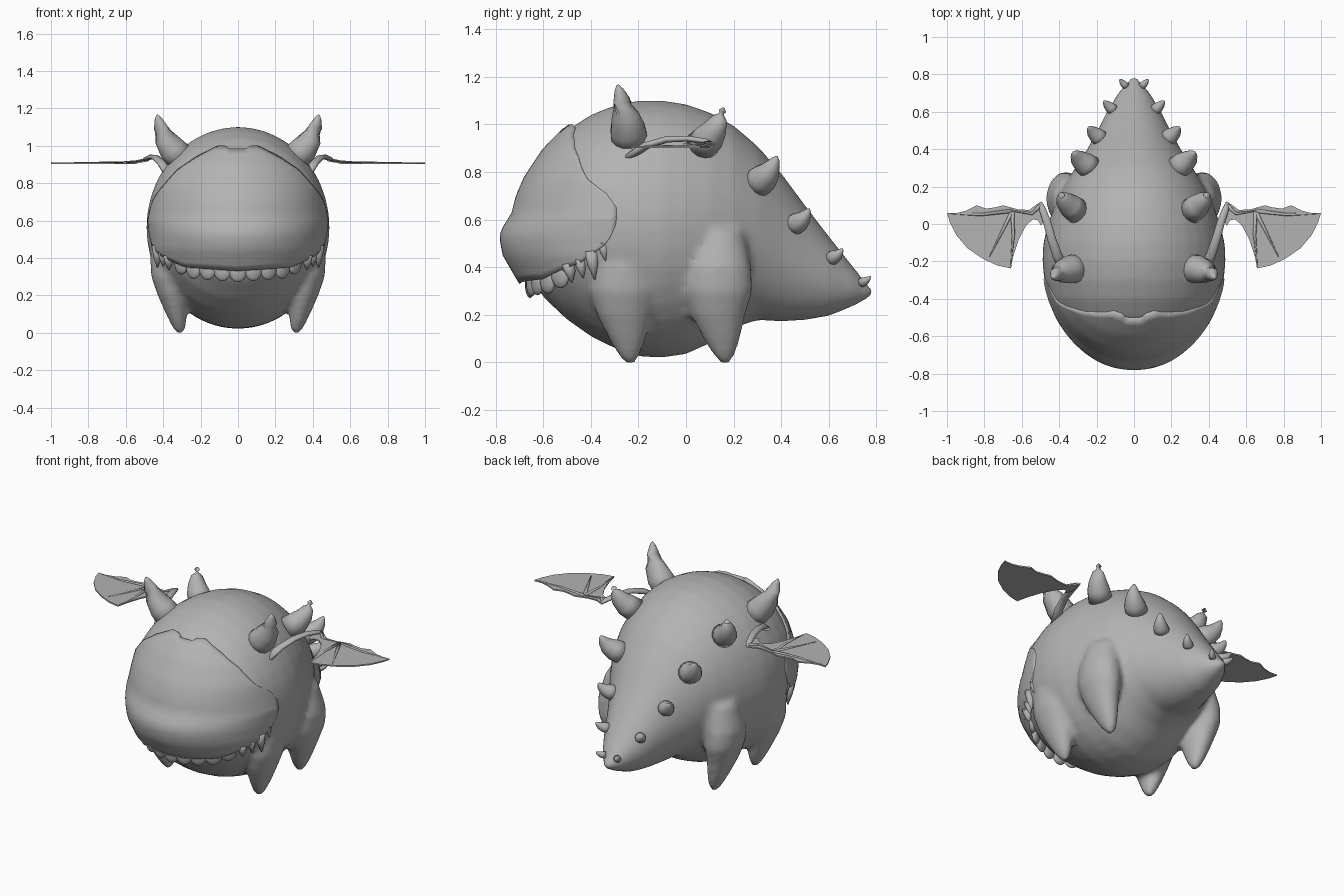
import bpy, bmesh, math
from mathutils import Vector

if "Cube" in bpy.data.objects:
    bpy.data.objects.remove(bpy.data.objects["Cube"])

grey = bpy.data.materials.new("mid_grey")
grey.diffuse_color = (0.45, 0.45, 0.45, 1)
grey.use_nodes = True
grey.node_tree.nodes["Principled BSDF"].inputs["Base Color"].default_value = grey.diffuse_color


def interp(table, t):
    # Piecewise smooth lookup in a table of (key, value) pairs
    for (a, u), (b, v) in zip(table, table[1:]):
        if t <= b:
            return u + (v - u) * max(0, (t - a) / (b - a))
    return table[-1][1]


def finish(bm, name, smooth=True, recalc=True):
    if recalc:
        bmesh.ops.recalc_face_normals(bm, faces=bm.faces)
    for f in bm.faces:
        f.smooth = smooth
    me = bpy.data.meshes.new(name)
    bm.to_mesh(me)
    bm.free()
    ob = bpy.data.objects.new(name, me)
    bpy.context.collection.objects.link(ob)
    me.materials.append(grey)
    return ob


def loft(bm, rings):
    # Skin a list of rings and close both ends
    rows = [[bm.verts.new(p) for p in r] for r in rings]
    n = len(rows[0])
    for a, b in zip(rows, rows[1:]):
        for i in range(n):
            bm.faces.new((a[i], a[(i + 1) % n], b[(i + 1) % n], b[i]))
    bm.faces.new(rows[0])
    bm.faces.new(rows[-1])


def tube(bm, path, radii, n=12, flat=1.0):
    # Tapered round tube along a path
    pts = [Vector(p) for p in path]
    rings = []
    for i, p in enumerate(pts):
        d = (pts[min(i + 1, len(pts) - 1)] - pts[max(i - 1, 0)]).normalized()
        ref = Vector((0, 0, 1)) if abs(d.z) < 0.9 else Vector((0, 1, 0))
        s = d.cross(ref).normalized()
        t = s.cross(d)
        rings.append([p + radii[i] * (math.cos(k * math.tau / n) * s + flat * math.sin(k * math.tau / n) * t)
                      for k in range(n)])
    loft(bm, rings)


def flip(p, s):
    return (p[0] * s, p[1], p[2])


# Body: rings along y as (y, bottom, top, half width)
stations = [(-.67, .42, .62, .08), (-.64, .34, .74, .2), (-.6, .275, .83, .29), (-.5, .18, .975, .405),
            (-.4, .11, 1.04, .455), (-.3, .06, 1.08, .48), (-.2, .025, 1.1, .49), (-.1, .02, 1.1, .485),
            (0, .035, 1.085, .46), (.1, .08, 1.05, .425), (.2, .145, .995, .375), (.3, .178, .91, .315),
            (.4, .172, .795, .25), (.5, .178, .66, .195), (.6, .195, .53, .145), (.7, .235, .405, .085),
            (.76, .265, .33, .035), (.79, .285, .305, .01)]
bm = bmesh.new()
N = 40
loft(bm, [[(w * math.cos(k * math.tau / N), y, (a + b) / 2 + (b - a) / 2 * math.sin(k * math.tau / N))
           for k in range(N)] for y, a, b, w in stations])

# Legs: stubby pointed cones blended into the body; (z, x, y shift, rx, ry)
leg = [(.55, .33, 0, .1, .11), (.4, .365, 0, .105, .14), (.3, .365, 0, .1, .145), (.2, .35, 0, .08, .115),
       (.1, .33, 0, .056, .078), (.03, .315, 0, .037, .046), (-.005, .31, 0, .015, .018)]
for s in (1, -1):
    for base_y, tip_y in ((-.26, -.235), (.135, .165)):
        loft(bm, [[(s * (x + rx * math.cos(k * math.tau / 20)),
                    tip_y + (base_y - tip_y) * min(1, z / .2) + ry * math.sin(k * math.tau / 20), z)
                   for k in range(20)] for z, x, _, rx, ry in leg])
body = finish(bm, "body_with_legs")
m = body.modifiers.new("blend", 'REMESH')
m.mode = 'VOXEL'
m.voxel_size = .018
m.use_smooth_shade = True
m = body.modifiers.new("soften", 'SMOOTH')
m.factor = .5
m.iterations = 6

# Face shell: bulging snout plate with an overhanging lip
depth = [(.33, .45), (.38, .48), (.45, .52), (.53, .535), (.58, .515), (.62, .485), (.7, .465),
         (.78, .43), (.9, .35), (1.01, .24)]
width = [(.33, .44), (.45, .475), (.6, .487), (.77, .455), (.87, .405), (.95, .33), (1.01, .26)]
upper = [(0, .985), (10, .985), (13, 1.0), (25, 1.0), (42, .94), (53, .88), (66, .77), (78, .71), (84, .65)]
lower = [(0, .33), (40, .35), (66, .42), (80, .5), (84, .58)]


def face_point(deg, z, k=1.0):
    a = math.radians(deg)
    return Vector((k * interp(width, z) * math.sin(a),
                   -.25 - k * interp(depth, z) * math.cos(a) ** 1.08, z))


bm = bmesh.new()
COLS, ROWS = 56, 22
grid = []
for i in range(COLS + 1):
    deg = -84 + 168 * i / COLS
    lo, hi = interp(lower, abs(deg)), interp(upper, abs(deg))
    grid.append([bm.verts.new(face_point(deg, lo + (hi - lo) * j / ROWS)) for j in range(ROWS + 1)])
for i in range(COLS):
    for j in range(ROWS):
        bm.faces.new((grid[i][j], grid[i + 1][j], grid[i + 1][j + 1], grid[i][j + 1]))
face = finish(bm, "face_shell", recalc=False)
m = face.modifiers.new("thickness", 'SOLIDIFY')
m.thickness = .04
m.offset = -1

# Teeth: rounded in the middle, pointed toward the cheeks
bm = bmesh.new()
for deg in range(-48, 49, 12):
    p = face_point(deg, interp(lower, abs(deg)), .9)
    r = bmesh.ops.create_uvsphere(bm, u_segments=12, v_segments=8, radius=1)
    for v in r["verts"]:
        c, sn = math.cos(math.radians(deg)), math.sin(math.radians(deg))
        x, y, z = v.co.x * .05, v.co.y * .022, v.co.z * .06
        v.co = Vector((p.x + x * c - y * sn, p.y + x * sn + y * c, p.z + z))
for s in (1, -1):
    for deg, length, r in ((57, .06, .03), (64, .06, .026), (71, .1, .03), (77, .06, .022)):
        p = face_point(deg * s, interp(lower, deg), .96) + Vector((0, 0, .02))
        tip = p + Vector((0, .015, -length - .02))
        tube(bm, [p, p.lerp(tip, .5), tip], [r, r * .75, .003], 10)
finish(bm, "teeth")

# Horns and back spikes: base, tip, base radius
spikes = [((.29, -.235, .92), (.432, -.287, 1.165), .08), ((.30, .065, .91), (.39, .158, 1.07), .07),
          ((.225, .295, .75), (.32, .382, .866), .066), ((.17, .45, .575), (.24, .518, .646), .046),
          ((.105, .605, .435), (.16, .658, .478), .031), ((.04, .735, .335), (.075, .775, .362), .02)]
for idx, (b, t, r) in enumerate(spikes):
    bm = bmesh.new()
    for s in (1, -1):
        p, q = Vector(flip(b, s)), Vector(flip(t, s))
        bow = Vector((s * .14 * r * 2, .1 * r, -r * .2))
        steps = (0, .3, .55, .78, .93, 1)
        path = [p.lerp(q, f) + bow * math.sin(f * math.pi) for f in steps]
        tube(bm, path, [r * f for f in (1, .93, .72, .45, .24, .06)], 14)
    finish(bm, "horns" if idx == 0 else "back_spikes_%d" % idx)

# Wings: thin scalloped membrane, a bent arm and raised finger bones
outline = [(.495, .12), (.52, .105), (.56, .075), (.62, .078), (.7, .1), (.735, .09), (.79, .082),
           (.84, .1), (.9, .07), (.95, .058), (1.0, .06), (.985, .01), (.95, -.06), (.89, -.13),
           (.81, -.185), (.73, -.222), (.66, -.237), (.645, -.17), (.615, -.08), (.575, -.005),
           (.54, .025), (.515, .02), (.495, -.01), (.475, .03)]
arm = [(.375, -.24, .86), (.41, -.17, .91), (.44, -.08, .937), (.465, .01, .94), (.49, .08, .93), (.5, .115, .92)]
bones = [((.5, .1, .925), (.545, .055, .918), (.65, .07, .912)),
         ((.65, .07, .91), (.645, -.06, .909), (.66, -.235, .907)),
         ((.65, .07, .91), (.7, -.03, .909), (.78, -.19, .907)),
         ((.65, .07, .91), (.82, .05, .909), (.995, .055, .907))]
for s, side in ((1, "right"), (-1, "left")):
    bm = bmesh.new()
    loft(bm, [[(s * x, y, z + .02 * max(0, (.56 - x) / .1)) for x, y in outline] for z in (.901, .909)])
    finish(bm, side + "_wing_membrane", smooth=False)
    bm = bmesh.new()
    tube(bm, [flip(p, s) for p in arm], [.03, .026, .023, .021, .018, .008], 10, .6)
    for b in bones:
        tube(bm, [flip(p, s) for p in b], [.011, .008, .003], 6, .6)
    finish(bm, side + "_wing_bones")
